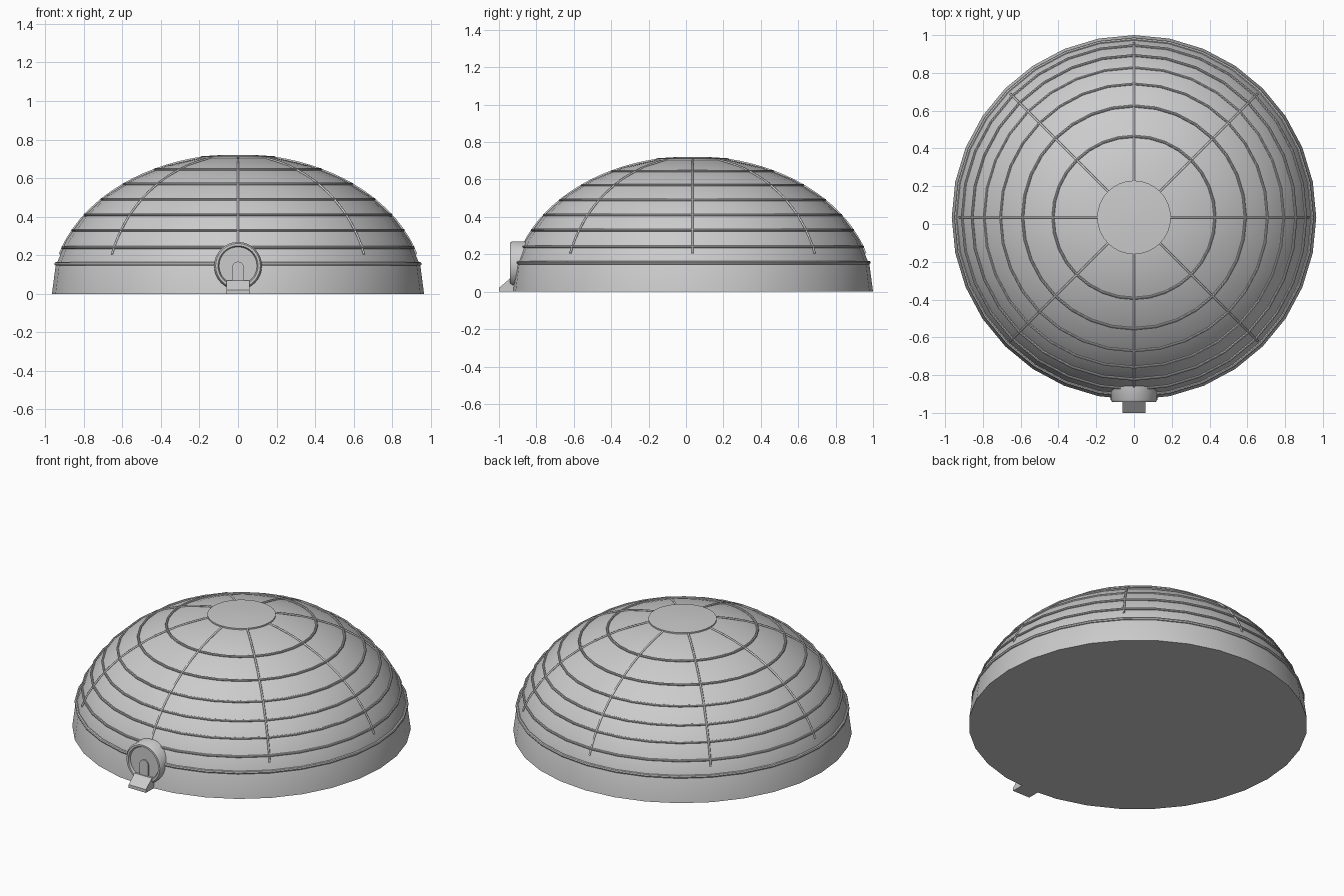
import bpy, bmesh, math
from math import sin, cos, pi

if "Cube" in bpy.data.objects:
    bpy.data.objects.remove(bpy.data.objects["Cube"])

CY, R, H = 0.035, 0.965, 0.72   # dome centre y, radius, height


def make(name, bm, smooth=True):
    bmesh.ops.recalc_face_normals(bm, faces=bm.faces)
    me = bpy.data.meshes.new(name)
    bm.to_mesh(me)
    bm.free()
    ob = bpy.data.objects.new(name, me)
    bpy.context.collection.objects.link(ob)
    if smooth:
        bpy.ops.object.select_all(action='DESELECT')
        ob.select_set(True)
        bpy.context.view_layer.objects.active = ob
        bpy.ops.object.shade_smooth_by_angle(angle=math.radians(35))
    return ob


def lathe(name, prof, n, place, closed=False):
    """Revolve (radius, height) points; open profiles get end caps."""
    bm = bmesh.new()
    rings = [[bm.verts.new(place(r * cos(2 * pi * i / n), r * sin(2 * pi * i / n), h))
              for i in range(n)] for r, h in prof]
    pairs = list(zip(rings, rings[1:])) + ([(rings[-1], rings[0])] if closed else [])
    for a, b in pairs:
        for i in range(n):
            j = (i + 1) % n
            bm.faces.new((a[i], a[j], b[j], b[i]))
    if not closed:
        bm.faces.new(rings[0])
        bm.faces.new(rings[-1])
    return make(name, bm)


def upright(a, b, h):
    return (a, CY + b, h)


def forward(a, b, h):           # axis along y, centred on the doorway
    return (a, h, 0.145 + b)


def prism(name, pts, place, lo, hi):
    bm = bmesh.new()
    a, b = [[bm.verts.new(place(p, q, s)) for p, q in pts] for s in (lo, hi)]
    bm.faces.new(a)
    bm.faces.new(b)
    for i in range(len(pts)):
        j = (i + 1) % len(pts)
        bm.faces.new((a[i], a[j], b[j], b[i]))
    return make(name, bm, False)


# Dome shell, closed underneath
prof = [(R * cos(k * pi / 16), H * sin(k * pi / 16)) for k in range(8)]
lathe("dome", prof, 32, upright)

# Low cap on the crown
lathe("crown_cap", [(0.195, 0.70), (0.195, 0.713), (0.1, 0.719), (0.01, 0.721)], 32, upright)

# Horizontal seam rings
for k, z in enumerate((0.155, 0.24, 0.33, 0.41, 0.49, 0.57, 0.645)):
    r = R * math.sqrt(1 - (z / H) ** 2)
    m = 0.010 if k == 0 else 0.007
    lathe(f"seam_ring_{k}", [(r + m * cos(a * pi / 4), z + m * sin(a * pi / 4))
                             for a in range(8)], 32, upright, True)

# Eight curved ribs running down the shell
for k in range(8):
    ang = k * pi / 4
    cu = bpy.data.curves.new(f"rib_{k}", 'CURVE')
    cu.dimensions = '3D'
    cu.bevel_depth, cu.bevel_resolution = 0.006, 1
    sp = cu.splines.new('POLY')
    t0, t1, n = math.acos(0.19 / R), math.acos(0.925 / R), 17
    sp.points.add(n - 1)
    for i, p in enumerate(sp.points):
        t = t0 + (t1 - t0) * i / (n - 1)
        r = R * cos(t)
        p.co = (r * cos(ang), CY + r * sin(ang), H * sin(t), 1)
    bpy.context.collection.objects.link(bpy.data.objects.new(f"rib_{k}", cu))

# Round entrance collar, door panel and inner arch
lathe("entrance_collar", [(0.124, -0.83), (0.124, -0.93), (0.116, -0.942),
                          (0.104, -0.942), (0.098, -0.93), (0.098, -0.83)],
      32, forward, True)
lathe("door_panel", [(0.1, -0.85), (0.1, -0.928)], 32, forward)
arch = [(-0.03, 0.03), (0.03, 0.03)] + [
    (0.03 * cos(a * pi / 8), 0.137 + 0.03 * sin(a * pi / 8)) for a in range(9)]
prism("door_arch", arch, lambda p, q, s: (p, s, q), -0.92, -0.936)

# Entrance ramp wedge
ramp = [(-1.0, 0), (-1.0, 0.02), (-0.942, 0.07), (-0.88, 0.07), (-0.88, 0)]
prism("entrance_ramp", ramp, lambda p, q, s: (s, p, q), -0.06, 0.06)
